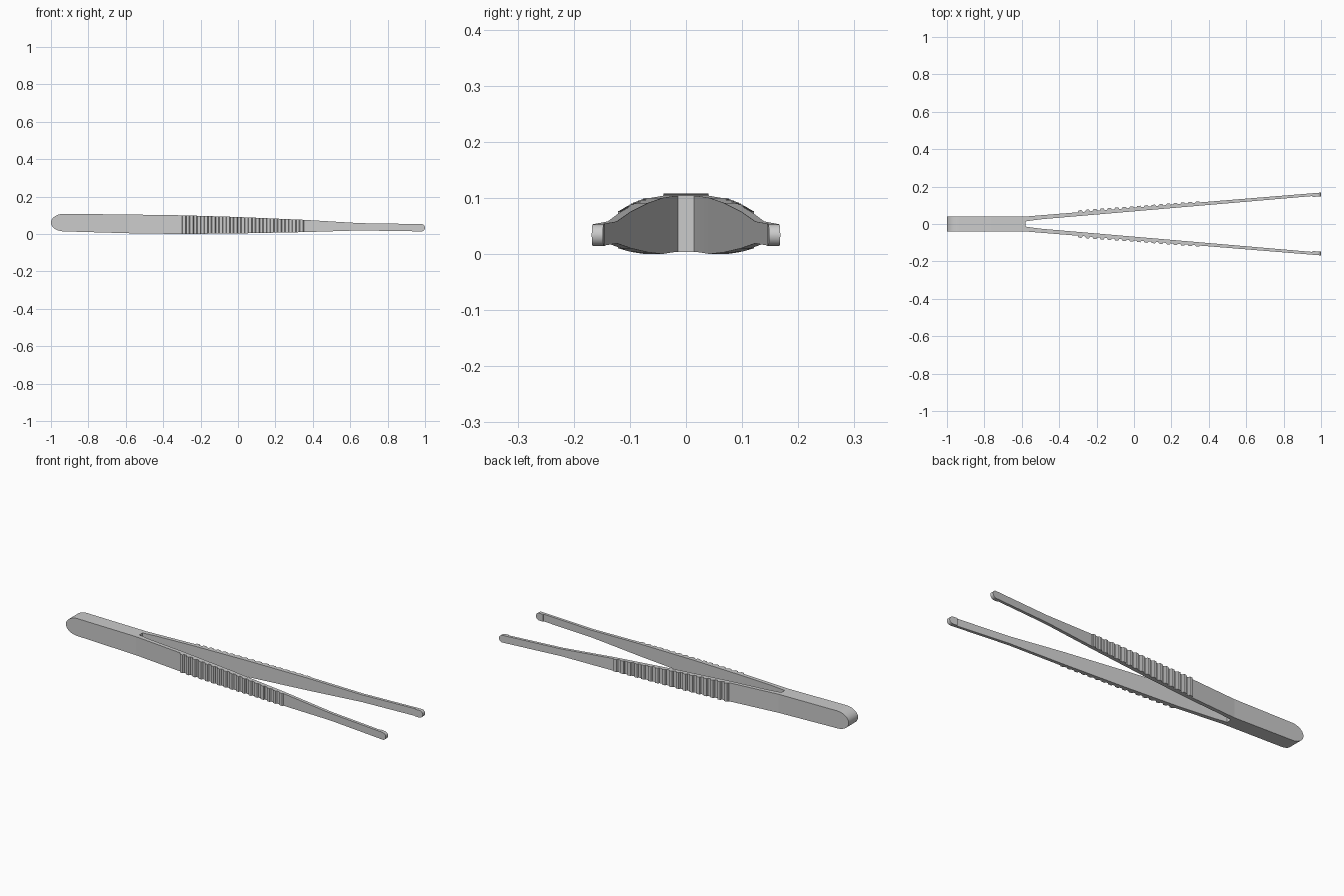
import bpy, bmesh, math

if "Cube" in bpy.data.objects:
    bpy.data.objects.remove(bpy.data.objects["Cube"])

TOP = [(-0.93, .108), (-0.58, .104), (-0.3, .1), (0, .091), (0.35, .076), (0.65, .058), (0.98, .053)]
BOT = [(-0.93, .014), (-0.58, .004), (-0.3, .0), (0, .003), (0.35, .010), (0.65, .019), (0.98, .014)]


def lerp(pts, x):
    if x <= pts[0][0]:
        return pts[0][1]
    for (x0, a), (x1, b) in zip(pts, pts[1:]):
        if x <= x1:
            return a + (b - a) * (x - x0) / (x1 - x0)
    return pts[-1][1]


def heights(x):
    # side silhouette, with rounded heel and rounded tips
    b, t = lerp(BOT, x), lerp(TOP, x)
    k = 1.0
    if x < -0.93:
        k = math.sqrt(max(0, 1 - ((x + 0.93) / 0.07) ** 2))
    elif x > 0.98:
        k = math.sqrt(max(0, 1 - ((x - 0.98) / 0.02) ** 2))
    k = max(k, 0.03)
    c, h = (b + t) / 2, (t - b) / 2 * k
    return c - h, c + h


def outer(x):
    return lerp([(-0.58, .04), (1, .168)], x)


def inner(x):
    return lerp([(-0.58, .014), (-0.5, .025), (0.95, .149), (1, .153)], x)


def loft(name, stations):
    # rectangular sections (x, y0, y1) that follow the side silhouette
    bm = bmesh.new()
    rings = []
    for x, y0, y1 in stations:
        b, t = heights(x)
        rings.append([bm.verts.new((x, y, z)) for y, z in ((y0, b), (y1, b), (y1, t), (y0, t))])
    for r, q in zip(rings, rings[1:]):
        for i in range(4):
            j = (i + 1) % 4
            bm.faces.new((r[i], r[j], q[j], q[i]))
    bm.faces.new(rings[0])
    bm.faces.new(rings[-1])
    bmesh.ops.recalc_face_normals(bm, faces=bm.faces)
    me = bpy.data.meshes.new(name)
    bm.to_mesh(me)
    bm.free()
    ob = bpy.data.objects.new(name, me)
    bpy.context.collection.objects.link(ob)
    bpy.context.view_layer.objects.active = ob
    ob.select_set(True)
    bpy.ops.object.shade_smooth_by_angle(angle=math.radians(30))
    ob.select_set(False)
    return ob


# solid heel block
arc = [math.pi / 2 * i / 10 for i in range(11)]
heel_x = [-0.93 - 0.07 * math.cos(a) for a in arc] + [-0.58]
loft("heel", [(x, -.04, .04) for x in heel_x])

arm_x = [-0.58, -0.5, -0.3, 0, 0.35, 0.5, 0.65, 0.8, 0.95] + [0.98 + 0.02 * math.sin(a) for a in arc]
for s, side in ((1, "back"), (-1, "front")):
    # springy arm
    loft(side + "_arm", [(x, s * inner(x), s * outer(x)) for x in arm_x])
    # gripping pad inside the tip
    pad_x = [0.955] + arm_x[9:]
    loft(side + "_tip_pad", [(x, s * (inner(x) - .005), s * (inner(x) + .003)) for x in pad_x])
    # finger grip ridges, getting shallower towards the tip
    n = 17
    for i in range(n):
        x0 = -0.3 + i * 0.0392
        h = 0.010 - 0.004 * i / (n - 1)
        prof = [(0, 0.001), (.004, h), (.02, h), (.025, 0.001)]
        loft(f"{side}_grip_ridge_{i + 1}",
             [(x0 + dx, s * (outer(x0 + dx) - .004), s * (outer(x0 + dx) + dy)) for dx, dy in prof])
